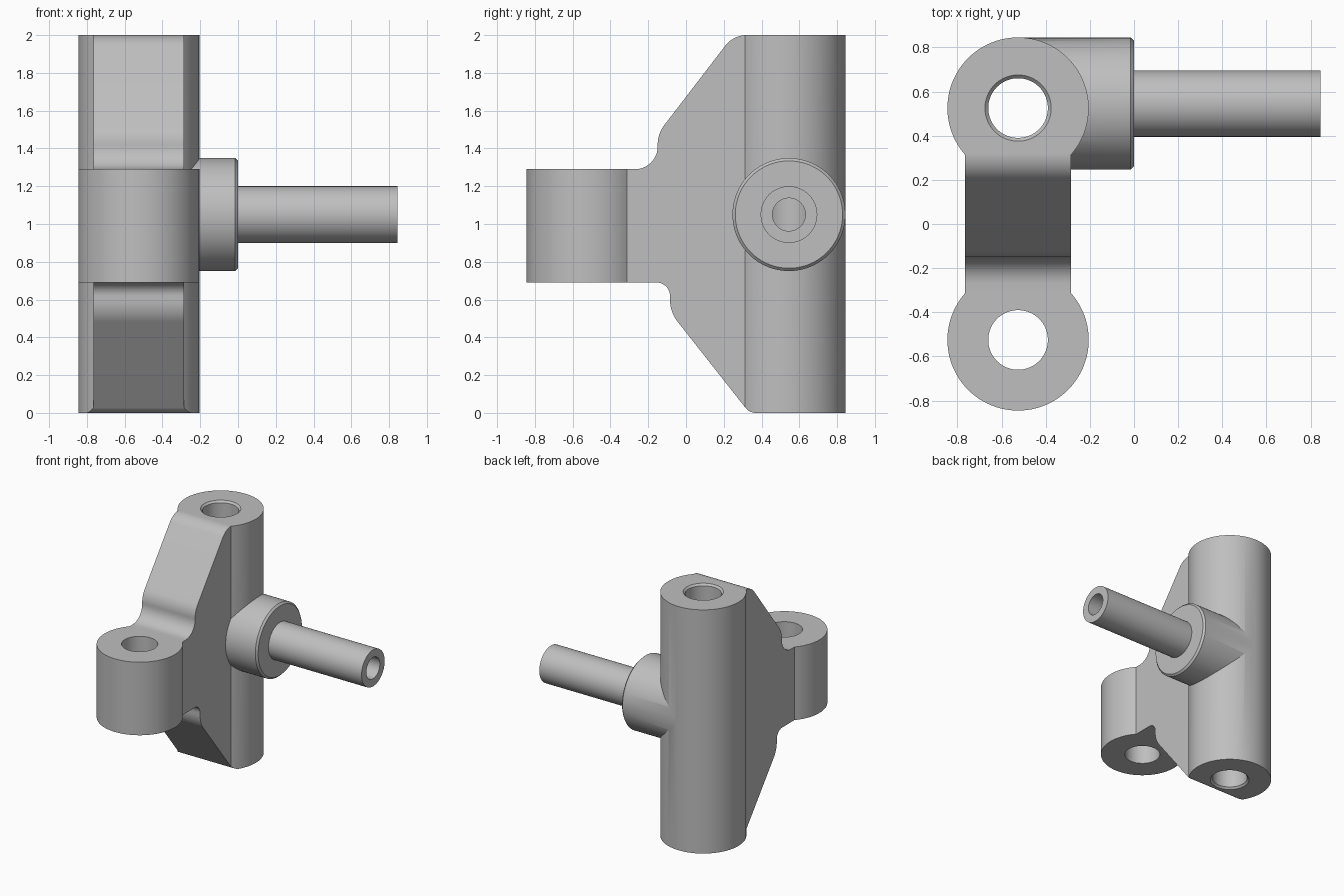
import bpy, bmesh
from math import sin, cos, radians, pi
from mathutils import Matrix, Vector

if "Cube" in bpy.data.objects:
    bpy.data.objects.remove(bpy.data.objects["Cube"])

grey = bpy.data.materials.new("machined grey")
grey.use_nodes = True
colour = (0.52, 0.52, 0.52, 1)
grey.diffuse_color = colour
grey.node_tree.nodes["Principled BSDF"].inputs["Base Color"].default_value = colour

PIN_X, PIN_Y, LUG_R, WEB = -0.525, 0.525, 0.32, 0.24
AXLE_Y, AXLE_Z = 0.545, 1.05


def arc(cx, cy, r, a, b, n=10):
    """Points on a circle from angle a to angle b, in degrees."""
    steps = [radians(a + (b - a) * i / n) for i in range(n + 1)]
    return [(cx + r * cos(t), cy + r * sin(t)) for t in steps]


def finish(name, bm):
    bmesh.ops.recalc_face_normals(bm, faces=bm.faces)
    mesh = bpy.data.meshes.new(name)
    bm.to_mesh(mesh)
    bm.free()
    mesh.materials.append(grey)
    ob = bpy.data.objects.new(name, mesh)
    bpy.context.collection.objects.link(ob)
    return ob


def prism(name, points, offset):
    """Extrude a closed outline of 3D points."""
    bm = bmesh.new()
    face = bm.faces.new([bm.verts.new(p) for p in points])
    ext = bmesh.ops.extrude_face_region(bm, geom=[face])
    moved = [v for v in ext["geom"] if isinstance(v, bmesh.types.BMVert)]
    bmesh.ops.translate(bm, verts=moved, vec=offset)
    return finish(name, bm)


def turned(name, profile, centre, along_x=False, n=96):
    """Solid of revolution from (radius, height) pairs, capped at both ends."""
    bm = bmesh.new()
    rings = [[bm.verts.new((r * cos(2 * pi * i / n), r * sin(2 * pi * i / n), h))
              for i in range(n)] for r, h in profile]
    for low, high in zip(rings, rings[1:]):
        for i in range(n):
            j = (i + 1) % n
            bm.faces.new((low[i], low[j], high[j], high[i]))
    bm.faces.new(rings[0])
    bm.faces.new(rings[-1])
    if along_x:
        bm.transform(Matrix.Rotation(pi / 2, 4, "Y"))
    bm.transform(Matrix.Translation(Vector(centre)))
    return finish(name, bm)


def combine(target, tool, operation):
    mod = target.modifiers.new(operation.lower(), "BOOLEAN")
    mod.object, mod.operation, mod.solver = tool, operation, "EXACT"
    bpy.ops.object.select_all(action="DESELECT")
    target.select_set(True)
    bpy.context.view_layer.objects.active = target
    bpy.ops.object.modifier_apply(modifier=mod.name)
    bpy.data.objects.remove(tool)


# Plan outline: two round lugs joined by a web
plan = (arc(PIN_X, PIN_Y, LUG_R, -41.4, 221.4, 72)
        + arc(PIN_X, -PIN_Y, LUG_R, 138.6, 401.4, 72))
body = prism("knuckle_body", [(x, y, -0.1) for x, y in plan], (0, 0, 2.2))

# Side outline: sloped shoulders with rounded corners
side = ([(-0.9, 0.69)] + arc(-0.155, 0.62, 0.07, 90, 0)
        + arc(0.105, 0.6, 0.19, 180, 218.5) + arc(0.37, 0.07, 0.07, 218.5, 270)
        + [(0.9, 0), (0.9, 2)] + arc(0.32, 1.86, 0.14, 90, 142.3)
        + arc(0.02, 1.42, 0.17, 142.3, 180) + arc(-0.27, 1.41, 0.12, 0, -90)
        + [(-0.9, 1.29)])
combine(body, prism("side_shape", [(-1, y, z) for y, z in side], (1, 0, 0)), "INTERSECT")

# Boss and stub axle
axle = (0, AXLE_Y, AXLE_Z)
boss = [(0.299, PIN_X), (0.299, -0.015), (0.284, 0)]
combine(body, turned("boss", boss, axle, True), "UNION")
combine(body, turned("stub_axle", [(0.15, -0.1), (0.15, 0.845)], axle, True), "UNION")

# Bores: chamfered main pin, plain front pin, passage through the axle
main = [(0.165, -0.015), (0.135, 0.015), (0.135, 1.985), (0.165, 2.015)]
combine(body, turned("main_bore", main, (PIN_X, PIN_Y, 0)), "DIFFERENCE")
combine(body, turned("front_bore", [(0.135, 0.5), (0.135, 1.5)],
                     (PIN_X, -PIN_Y, 0)), "DIFFERENCE")
combine(body, turned("axle_bore", [(0.087, PIN_X), (0.087, 1)], axle, True), "DIFFERENCE")

bpy.ops.object.shade_smooth_by_angle(angle=radians(25))
